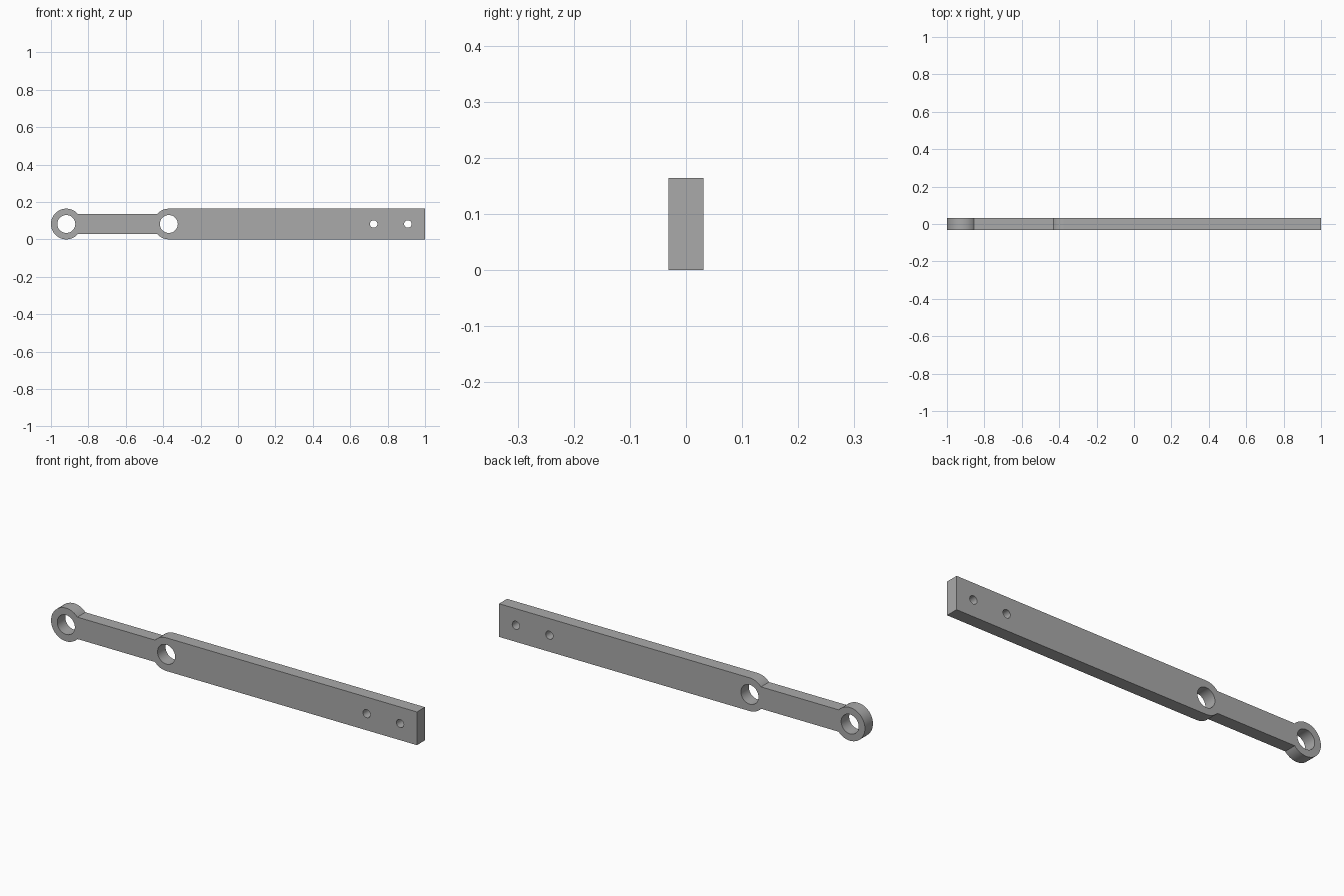
import bpy
import bmesh
from math import asin, cos, sin, pi

if "Cube" in bpy.data.objects:
    bpy.data.objects.remove(bpy.data.objects["Cube"], do_unlink=True)

R = 0.082            # half height of the bar and radius of the rounded ends
NECK = 0.054         # half height of the narrow neck
THICK = 0.0625
EYE_X, PIVOT_X = -1 + R, -0.37
JOIN = asin(NECK / R)


def arc(cx, radius, start, end, steps):
    return [(cx + radius * cos(start + (end - start) * i / steps),
             R + radius * sin(start + (end - start) * i / steps))
            for i in range(steps + 1)]


def add_loop(curve, points):
    spline = curve.splines.new('POLY')
    spline.points.add(len(points) - 1)
    for p, (x, z) in zip(spline.points, points):
        p.co = (x, z, 0, 1)
    spline.use_cyclic_u = True


# Outline: eye ring, neck, rounded shoulder, straight bar
profile = bpy.data.curves.new("link_arm", 'CURVE')
profile.dimensions = '2D'
profile.fill_mode = 'BOTH'
profile.extrude = THICK / 2
outline = arc(EYE_X, R, JOIN, 2 * pi - JOIN, 56)
outline += arc(PIVOT_X, R, pi + JOIN, 1.5 * pi, 12)
outline += [(1, 0), (1, 2 * R)]
outline += arc(PIVOT_X, R, pi / 2, pi - JOIN, 12)
add_loop(profile, outline)

# Through holes: two pivots and two bolt holes
for x, radius in ((EYE_X, 0.048), (PIVOT_X, 0.048), (0.725, 0.02), (0.908, 0.02)):
    add_loop(profile, arc(x, radius, 0, 2 * pi, 48)[:-1])

arm = bpy.data.objects.new("link_arm", profile)
bpy.context.collection.objects.link(arm)
arm.rotation_euler.x = pi / 2
bpy.ops.object.select_all(action='DESELECT')
arm.select_set(True)
bpy.context.view_layer.objects.active = arm
bpy.ops.object.convert(target='MESH')
arm = bpy.context.object
bpy.ops.object.transform_apply(location=False, rotation=True, scale=False)

# Weld the caps to the walls
bm = bmesh.new()
bm.from_mesh(arm.data)
bmesh.ops.remove_doubles(bm, verts=bm.verts, dist=0.0001)
bmesh.ops.recalc_face_normals(bm, faces=bm.faces)
bm.to_mesh(arm.data)
bm.free()
bpy.ops.object.shade_smooth_by_angle()

# Plain grey metal
grey = bpy.data.materials.new("plain_grey")
grey.use_nodes = True
colour = (0.4, 0.4, 0.4, 1)
grey.diffuse_color = colour
grey.node_tree.nodes["Principled BSDF"].inputs["Base Color"].default_value = colour
arm.data.materials.clear()
arm.data.materials.append(grey)
